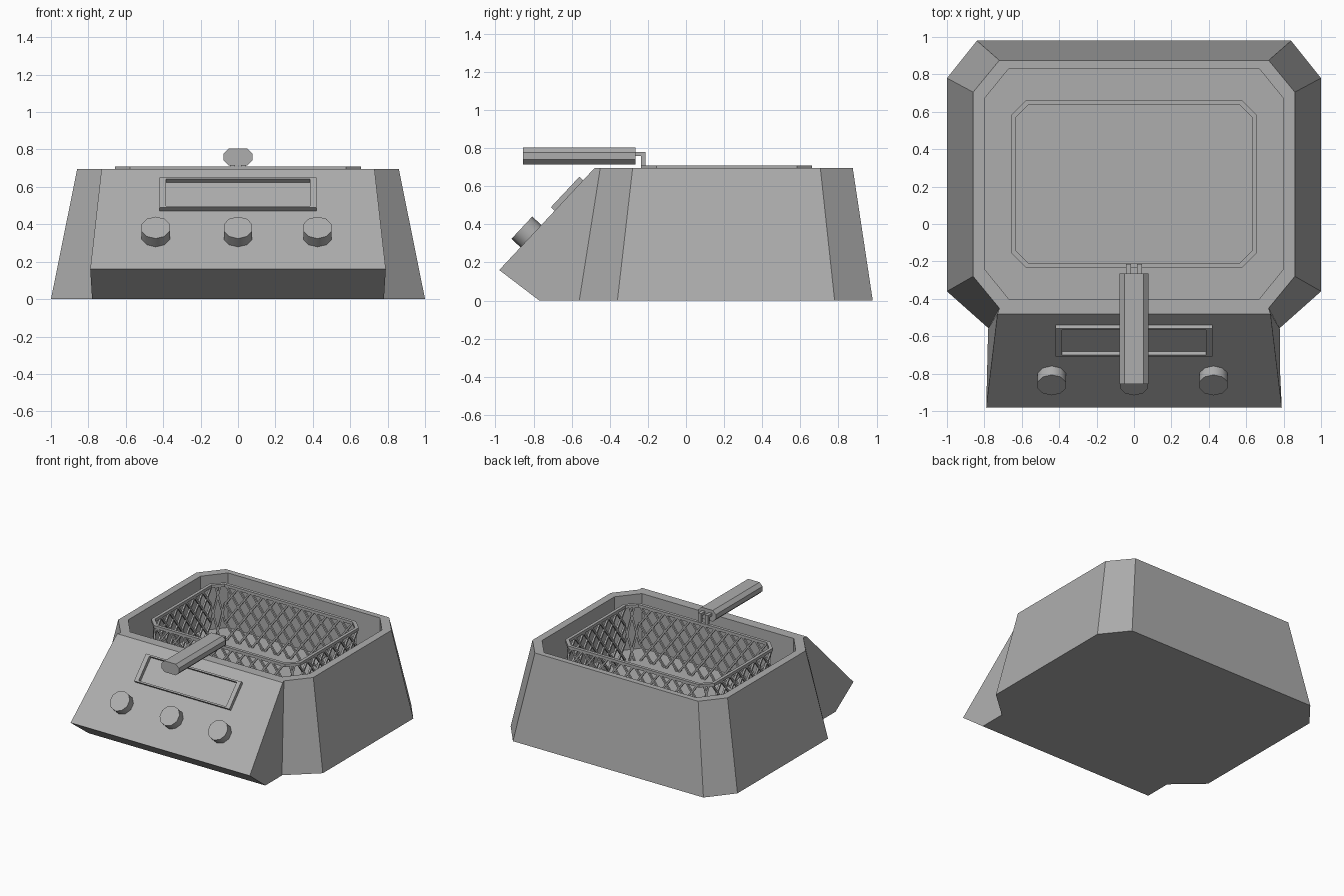
import bpy, bmesh, math
from mathutils import Vector, Matrix

if "Cube" in bpy.data.objects:
    bpy.data.objects.remove(bpy.data.objects["Cube"])

grey = bpy.data.materials.new("dark_grey")
grey.diffuse_color = (0.42, 0.42, 0.42, 1)
grey.use_nodes = True
grey.node_tree.nodes["Principled BSDF"].inputs["Base Color"].default_value = grey.diffuse_color


def make(name, bm, matrix=None):
    bmesh.ops.recalc_face_normals(bm, faces=bm.faces)
    me = bpy.data.meshes.new(name)
    bm.to_mesh(me)
    bm.free()
    me.materials.append(grey)
    ob = bpy.data.objects.new(name, me)
    bpy.context.collection.objects.link(ob)
    if matrix:
        ob.matrix_world = matrix
    return ob


def loft(name, rings, cyclic=False, matrix=None):
    """Skin a list of equal-length rings; cap the ends or join them."""
    bm = bmesh.new()
    vs = [[bm.verts.new(p) for p in r] for r in rings]
    n = len(vs[0])
    pairs = list(zip(vs, vs[1:])) + ([(vs[-1], vs[0])] if cyclic else [])
    for a, b in pairs:
        for i in range(n):
            j = (i + 1) % n
            bm.faces.new((a[i], a[j], b[j], b[i]))
    if not cyclic:
        bm.faces.new(vs[0])
        bm.faces.new(vs[-1])
    return make(name, bm, matrix)


def octagon(hx, y0, y1, cx, cy, z, back_cx=None):
    """Chamfered rectangle, counter-clockwise from the front right."""
    bx = cx if back_cx is None else back_cx
    return [Vector((x, y, z)) for x, y in (
        (hx - cx, y0), (hx, y0 + cy), (hx, y1 - cy), (hx - bx, y1),
        (bx - hx, y1), (-hx, y1 - cy), (-hx, y0 + cy), (cx - hx, y0))]


def bar(bm, a, b, w):
    """Thin square wire from a to b."""
    d = b - a
    m = Matrix.Translation((a + b) / 2) @ d.to_track_quat('Z', 'Y').to_matrix().to_4x4()
    bmesh.ops.create_cube(bm, size=1, matrix=m @ Matrix.Diagonal((w, w, d.length, 1)))


# Tapered body with the open frying well
TOP, FLOOR = 0.695, 0.26
loft("fryer_body", [
    octagon(1.0, -0.56, 0.98, 0.225, 0.20, 0, 0.16),
    octagon(0.86, -0.45, 0.875, 0.14, 0.17, TOP),
    octagon(0.80, -0.40, 0.83, 0.13, 0.16, TOP),
    octagon(0.80, -0.40, 0.83, 0.13, 0.16, FLOOR)])

# Sloped control housing: (half width, y, z) along the side profile
profile = [(0.72, -0.45, TOP), (0.73, -0.48, TOP), (0.79, -0.98, 0.16),
           (0.78, -0.77, 0), (0.78, -0.56, 0)]
loft("control_housing", [[(s * x, y, z) for x, y, z in profile] for s in (-1, 1)])

# Local frame of the sloped panel: x across, y up the slope, z outward
up = Vector((0, 0.5, 0.535)).normalized()
out = Vector((1, 0, 0)).cross(up)


def on_panel(x, s):
    p = Vector((x, -0.48, TOP)) - up * s
    return Matrix.Translation(p) @ Matrix((Vector((1, 0, 0)), up, out)).transposed().to_4x4()


# Display frame
def rect(hx, hy, z):
    return [(-hx, -hy, z), (hx, -hy, z), (hx, hy, z), (-hx, hy, z)]


loft("display_frame", [rect(0.42, 0.11, -0.01), rect(0.42, 0.11, 0.027),
                       rect(0.385, 0.098, 0.027), rect(0.385, 0.098, -0.01)],
     cyclic=True, matrix=on_panel(0, 0.197))

# Three knobs with smooth sides
for name, x in (("left_knob", -0.44), ("middle_knob", 0), ("right_knob", 0.425)):
    rings = [[(0.08 * math.cos(math.tau * (i + .5) / 10), 0.08 * math.sin(math.tau * (i + .5) / 10), z)
              for i in range(10)] for z in (-0.01, 0.065)]
    knob = loft(name, rings, matrix=on_panel(x, 0.489))
    bpy.ops.object.select_all(action='DESELECT')
    knob.select_set(True)
    bpy.context.view_layer.objects.active = knob
    bpy.ops.object.shade_smooth_by_angle(angle=math.radians(40))

# Basket rim
def rim(d, z):
    return octagon(0.657 - d, -0.235 + d, 0.662 - d, 0.08 - d * .5, 0.08 - d * .5, z)


loft("basket_rim", [rim(0, 0.685), rim(0, 0.708), rim(0.025, 0.708), rim(0.025, 0.685)], cyclic=True)

# Basket lattice: crossing diagonal wires on each of the eight walls
bm = bmesh.new()
path = rim(0.0125, FLOOR)
H, W = 0.69 - FLOOR, 0.014
for i, p in enumerate(path):
    q = path[(i + 1) % 8]
    L = (q - p).length
    d = (q - p) / L
    run = H * 0.75 if L > 0.3 else L
    n = max(3, round((L + run) / 0.11))
    for k in range(1, n):
        u = -run + (L + run) * k / n
        t0, t1 = max(0, -u / run), min(1, (L - u) / run)
        if t1 - t0 < 0.06:
            continue
        for flip in (False, True):
            ends = []
            for t in (t0, t1):
                v = u + run * t
                ends.append(p + d * (L - v if flip else v) + Vector((0, 0, H * t)))
            bar(bm, ends[0], ends[1], W)
make("basket_lattice", bm)

# Handle with a flattened eight-sided section
section = [(v.x, v.y) for v in octagon(0.077, 0.715, 0.804, 0.027, 0.026, 0)]
loft("handle_grip", [[(x, y, z) for x, z in section] for y in (-0.855, -0.265)])

# Two bent wires joining the grip to the rim
for name, x in (("left_handle_wire", -0.03), ("right_handle_wire", 0.03)):
    side = [(-0.28, 0.78), (-0.213, 0.78), (-0.213, 0.69), (-0.235, 0.69),
            (-0.235, 0.758), (-0.28, 0.758)]
    loft(name, [[(x + e, y, z) for y, z in side] for e in (-0.013, 0.013)])
